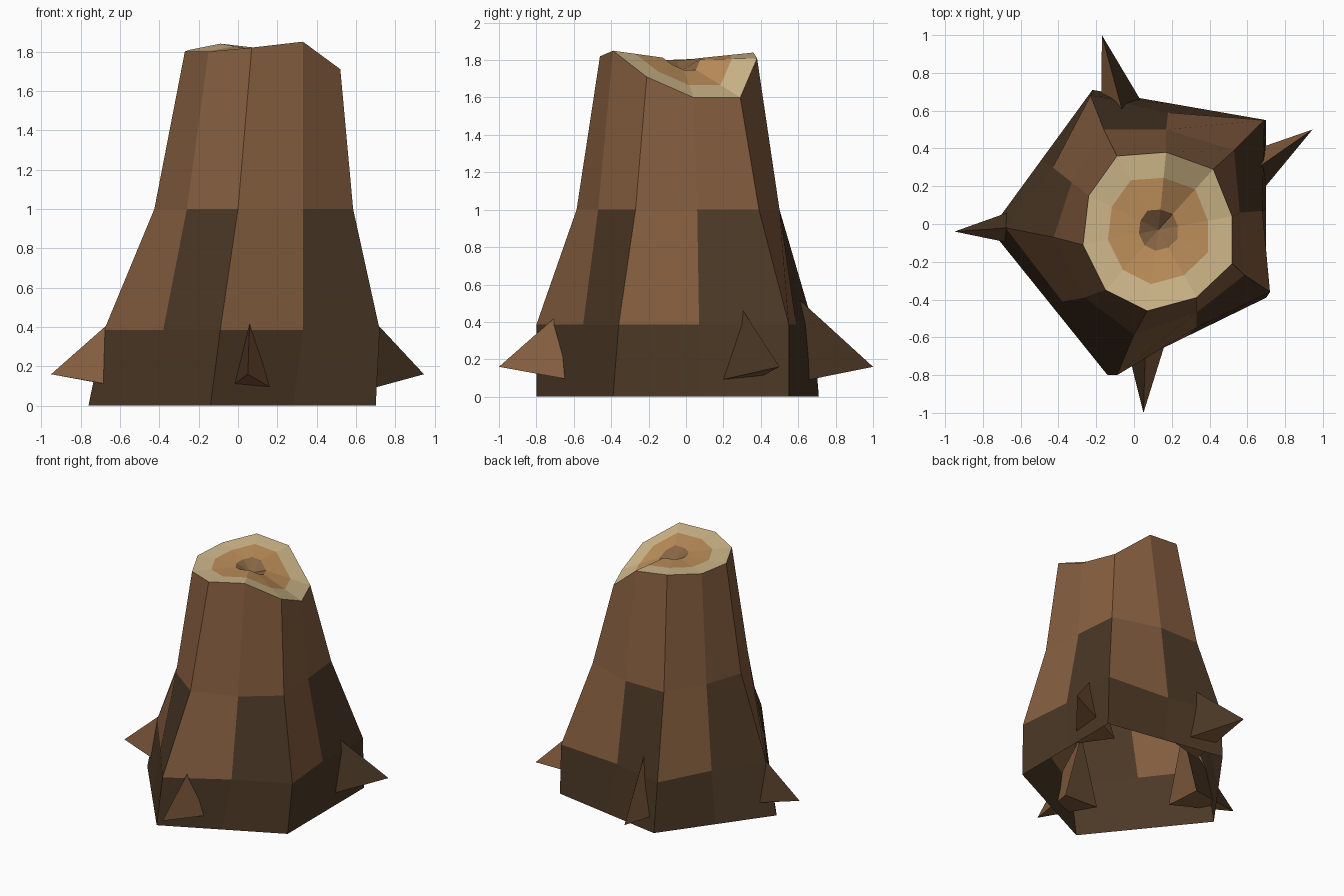
import bpy
from mathutils import Vector

if "Cube" in bpy.data.objects:
    bpy.data.objects.remove(bpy.data.objects["Cube"], do_unlink=True)


def make_material(name, colour):
    mat = bpy.data.materials.new(name)
    mat.use_nodes = True
    rgba = (*colour, 1.0)
    mat.diffuse_color = rgba
    mat.node_tree.nodes["Principled BSDF"].inputs["Base Color"].default_value = rgba
    return mat


light_bark = make_material("light bark", (.235, .112, .05))
dark_bark = make_material("dark bark", (.072, .04, .019))
sapwood = make_material("pale sapwood", (.64, .49, .26))
heartwood = make_material("tan heartwood", (.52, .28, .105))
pith = make_material("brown pith", (.24, .127, .056))


def build(name, verts, faces, materials, face_slots):
    mesh = bpy.data.meshes.new(name)
    mesh.from_pydata(verts, [], faces)
    for mat in materials:
        mesh.materials.append(mat)
    for poly, slot in zip(mesh.polygons, face_slots):
        poly.material_index = slot
    mesh.update()
    obj = bpy.data.objects.new(name, mesh)
    bpy.context.collection.objects.link(obj)
    return obj


def at_height(points, z):
    return [Vector((x, y, z)) for x, y in points]


def loft(rings, close_point=None):
    """Join rings of equal size with quads, ending in an optional fan."""
    n = len(rings[0])
    verts = [v for ring in rings for v in ring]
    faces, tags = [], []
    for row in range(len(rings) - 1):
        for i in range(n):
            j = (i + 1) % n
            a, b = row * n, (row + 1) * n
            faces.append((a + i, a + j, b + j, b + i))
            tags.append((row, i))
    if close_point is not None:
        start = (len(rings) - 1) * n
        verts.append(close_point)
        for i in range(n):
            faces.append((start + i, start + (i + 1) % n, len(verts) - 1))
            tags.append((len(rings) - 1, i))
    return verts, faces, tags


# Cross-sections, counter-clockwise from the front root corner
corners = [(-.14, -.8), (.7, -.39), (.7, .55), (-.22, .71), (-.76, -.03)]
base = []
for k, corner in enumerate(at_height(corners, 0)):
    following = Vector((*corners[(k + 1) % len(corners)], 0))
    base += [corner, corner.lerp(following, .5)]

root_ring = at_height([(-.09, -.8), (.33, -.55), (.72, -.36), (.68, .07), (.69, .55),
                       (.18, .59), (-.23, .68), (-.43, .3), (-.68, -.02), (-.38, -.41)], .385)
waist = at_height([(0, -.585), (.33, -.47), (.585, -.27), (.56, .06), (.53, .39),
                   (.17, .5), (-.16, .5), (-.33, .22), (-.425, -.07), (-.26, -.39)], 1)
rim = [Vector(p) for p in [
    (.07, -.46, 1.82), (.33, -.39, 1.85), (.52, -.21, 1.71), (.52, .04, 1.6),
    (.42, .29, 1.6), (.17, .38, 1.81), (-.09, .36, 1.84), (-.24, .15, 1.81),
    (-.27, -.11, 1.8), (-.15, -.35, 1.8)]]

# Open-bottomed bark shell: dark foot, alternating panels, light upper trunk
verts, faces, tags = loft([base, root_ring, waist, rim])
slots = [1 if row == 0 or (row == 1 and i % 2) else 0 for row, i in tags]
build("stump_bark", verts, faces, [light_bark, dark_bark], slots)

# Cut top with growth rings and a sunken middle
heart = Vector((.13, -.03, 1.8))
rings = [rim] + [[heart.lerp(p, s) for p in rim] for s in (.67, .26)]
verts, faces, tags = loft(rings, heart - Vector((0, 0, .06)))
build("cut_top", verts, faces, [sapwood, heartwood, pith], [row for row, i in tags])


# Pointed root stubs: three-sided spikes buried in the foot
def root_spike(name, tip_xy, inward):
    tip = Vector((*tip_xy, .16))
    inward = Vector((*inward, 0)).normalized()
    side = Vector((-inward.y, inward.x, 0)) * .14
    back = tip + inward * .5
    top = Vector((back.x, back.y, .6))
    back.z = .07
    verts = [tip, top, back + side, back - side]
    faces = [(0, 1, 2), (0, 3, 1), (0, 2, 3)]
    # The clockwise side is dark, the other side and underside are light
    build(name, verts, faces, [light_bark, dark_bark], [1, 0, 0])


root_spike("front_root", (.05, -1), (.03, 1))
root_spike("left_root", (.945, .5), (-.82, -.57))
root_spike("back_root", (-.17, 1), (.26, -.96))
root_spike("right_root", (-.95, -.04), (1, .07))
